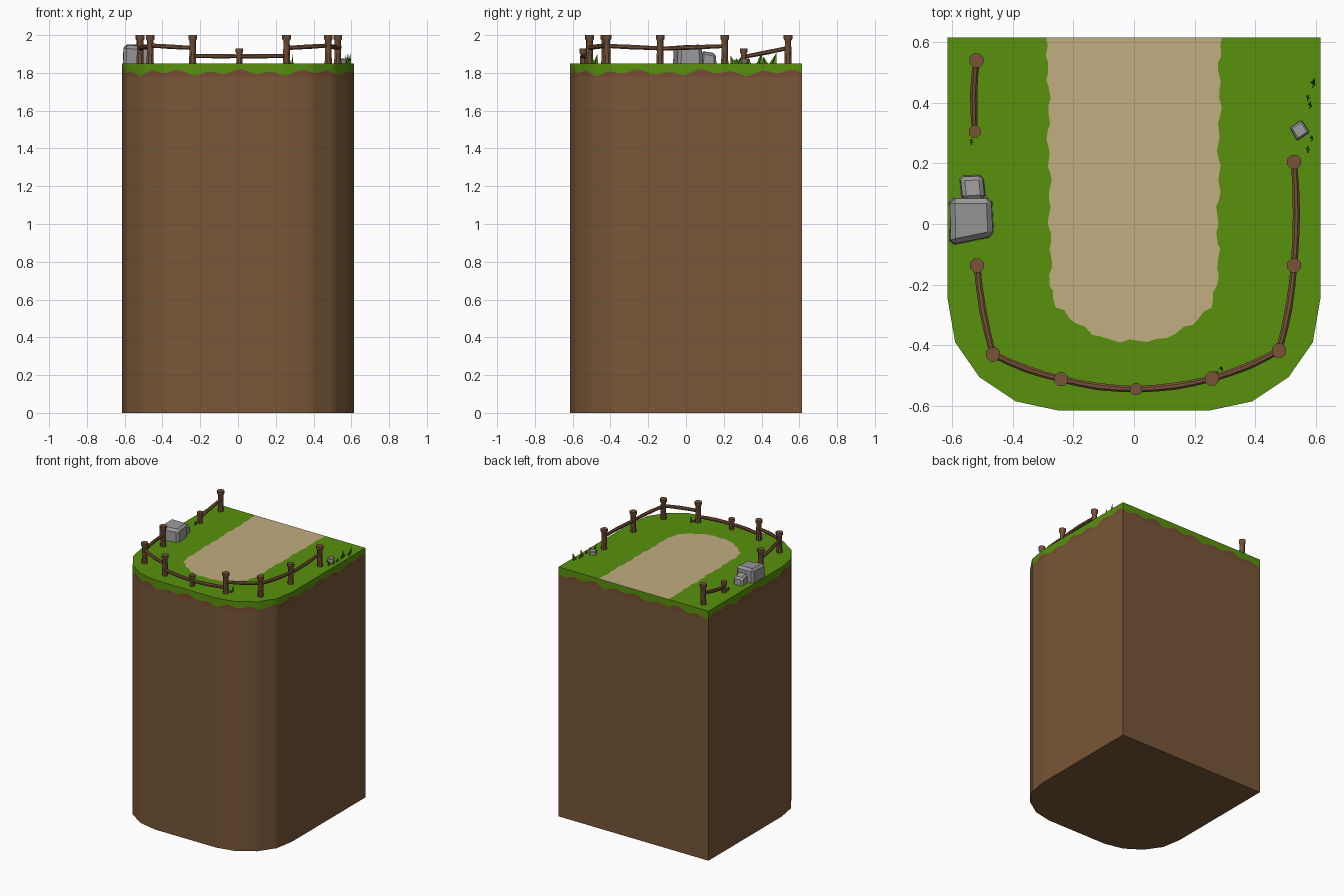
import bpy, bmesh, math
from mathutils import Vector

if "Cube" in bpy.data.objects:
    bpy.data.objects.remove(bpy.data.objects["Cube"])

TOP = 1.85


def material(name, rgb):
    lin = [((c / 255 + 0.055) / 1.055) ** 2.4 if c > 10 else c / 255 / 12.92 for c in rgb]
    m = bpy.data.materials.new(name)
    m.diffuse_color = (*lin, 1)
    m.use_nodes = True
    m.node_tree.nodes["Principled BSDF"].inputs["Base Color"].default_value = m.diffuse_color
    return m


DIRT = material("dirt brown", (120, 87, 56))
GRASS = material("grass green", (88, 145, 12))
SAND = material("sand path", (194, 173, 129))
CLAY = material("red brown soil", (122, 76, 52))
WOOD = material("fence wood", (120, 83, 57))
STONE = material("stone grey", (153, 153, 153))


def finish(name, bm, mats, smooth=None):
    me = bpy.data.meshes.new(name)
    bm.to_mesh(me)
    bm.free()
    ob = bpy.data.objects.new(name, me)
    bpy.context.collection.objects.link(ob)
    for m in mats:
        me.materials.append(m)
    if smooth:
        bpy.ops.object.select_all(action='DESELECT')
        ob.select_set(True)
        bpy.context.view_layer.objects.active = ob
        bpy.ops.object.shade_smooth_by_angle(angle=math.radians(smooth))
    return ob


def resample(pts, step):
    out = []
    for a, b in zip(pts, pts[1:]):
        n = max(1, round((b - a).length / step))
        out += [a.lerp(b, i / n) for i in range(n)]
    return out + [pts[-1]]


# ---- ground block: walls with a ragged grass rim, grass top, sand path
half = [(0.29, 0.615), (0.615, 0.615), (0.615, -0.245), (0.59, -0.39),
        (0.51, -0.505), (0.39, -0.585), (0.25, -0.615)]
right = [Vector(p) for p in half]
left = [Vector((-x, y)) for x, y in reversed(half)]
outline = resample(right + left, 0.03)           # clockwise from the path's right edge
n_open = len(outline)
outline = resample(right + left + [right[0]], 0.03)[:-1]

bm = bmesh.new()
rows = []
for i, p in enumerate(outline):
    wave = 1.802 + 0.011 * math.sin(i * 1.13) + 0.008 * math.sin(i * 0.47 + 1)
    rows.append([bm.verts.new((p.x, p.y, z)) for z in (0, 1.778, wave, TOP)])
for i, a in enumerate(rows):
    b = rows[(i + 1) % len(rows)]
    for k, mat in enumerate((0, 3, 1)):
        bm.faces.new((a[k], a[k + 1], b[k + 1], b[k])).material_index = mat
bm.faces.new([r[0] for r in rows])

# ragged edge of the path, from back left round to back right
edge_half = [(0.285, 0.615), (0.275, -0.2), (0.255, -0.27), (0.215, -0.31),
             (0.14, -0.36), (0.075, -0.385)]
edge = resample([Vector((-x, y)) for x, y in edge_half] +
                [Vector(p) for p in reversed(edge_half)], 0.028)[1:-1]
edge_v = []
for i, p in enumerate(edge):
    s = 1 + 0.018 * math.sin(i * 1.9) + 0.012 * math.sin(i * 0.7)
    edge_v.append(bm.verts.new((p.x * s, p.y - 0.006 * math.sin(i * 2.3), TOP)))
grass = bm.faces.new([r[3] for r in rows[:n_open]] + edge_v)
grass.material_index = 1
back = [r[3] for r in rows[n_open - 1:]] + [rows[0][3]]
sand = bm.faces.new(back + edge_v[::-1])
sand.material_index = 2
bmesh.ops.triangulate(bm, faces=[grass, sand])
bmesh.ops.recalc_face_normals(bm, faces=bm.faces)
finish("ground_block", bm, [DIRT, GRASS, SAND, CLAY], 40)


# ---- fence
def tube(name, pts, radii, sides=8):
    bm = bmesh.new()
    axis = (pts[-1] - pts[0]).normalized()
    u = axis.cross(Vector((0, 1, 0)) if abs(axis.z) > 0.9 else Vector((0, 0, 1))).normalized()
    w = axis.cross(u)
    rings = []
    for p, r in zip(pts, radii):
        angs = [math.tau * (k + 0.5) / sides for k in range(sides)]
        rings.append([bm.verts.new(p + r * (u * math.cos(t) + w * math.sin(t))) for t in angs])
    for a, b in zip(rings, rings[1:]):
        for k in range(sides):
            j = (k + 1) % sides
            bm.faces.new((a[k], a[j], b[j], b[k]))
    bm.faces.new(rings[0])
    bm.faces.new(rings[-1])
    bmesh.ops.recalc_face_normals(bm, faces=bm.faces)
    return finish(name, bm, [WOOD], 40)


# x, y, top height of each post
posts = [(-0.52, 0.54, 2.0), (-0.525, 0.305, 1.93),
         (-0.518, -0.137, 2.0), (-0.465, -0.43, 2.0), (-0.24, -0.512, 2.0),
         (0.007, -0.545, 1.93), (0.257, -0.51, 2.0), (0.478, -0.418, 2.0),
         (0.528, -0.137, 2.0), (0.528, 0.205, 2.0)]
for x, y, top in posts:
    s = 1 if top > 1.95 else 0.86
    zs = (TOP - 0.01, TOP + 0.02, top - 0.03, top - 0.02, top)
    tube("fence_post", [Vector((x, y, z)) for z in zs],
         [r * s for r in (0.021, 0.02, 0.018, 0.025, 0.025)])

# post a, post b, rail height at each
rails = [(0, 1, 1.932, 1.885), (2, 3, 1.93, 1.943), (3, 4, 1.945, 1.932), (4, 5, 1.89, 1.888),
         (5, 6, 1.888, 1.89), (6, 7, 1.932, 1.945), (7, 8, 1.943, 1.93), (8, 9, 1.928, 1.942)]
for a, b, za, zb in rails:
    pa, pb = Vector((*posts[a][:2], za)), Vector((*posts[b][:2], zb))
    out = Vector((pa.x + pb.x, pa.y + pb.y, 0)).normalized()
    pts = [pa.lerp(pb, t / 4) + out * 0.008 * math.sin(math.pi * t / 4) for t in range(5)]
    tube("fence_rail", pts, (0.012, 0.012, 0.013, 0.012, 0.011))


# ---- rocks: chamfered blocks from a four-corner plan
def rock(name, plan, heights, taper, bevel):
    bm = bmesh.new()
    c = sum((Vector(p) for p in plan), Vector((0, 0))) / 4
    low = [bm.verts.new((*p, TOP - 0.005)) for p in plan]
    high = [bm.verts.new((*(c + (Vector(p) - c) * taper), TOP + h)) for p, h in zip(plan, heights)]
    for k in range(4):
        j = (k + 1) % 4
        bm.faces.new((low[k], low[j], high[j], high[k]))
    bm.faces.new(low)
    bm.faces.new(high)
    bmesh.ops.recalc_face_normals(bm, faces=bm.faces)
    edges = [e for e in bm.edges if any(v.co.z > TOP for v in e.verts)]
    bmesh.ops.bevel(bm, geom=edges, offset=bevel, segments=1, affect='EDGES')
    finish(name, bm, [STONE])


rock("large_rock", [(-0.608, -0.072), (-0.462, -0.042), (-0.468, 0.088), (-0.61, 0.088)],
     (0.095, 0.09, 0.1, 0.1), 0.95, 0.016)
rock("medium_rock", [(-0.568, 0.075), (-0.488, 0.08), (-0.497, 0.162), (-0.577, 0.16)],
     (0.066, 0.064, 0.05, 0.055), 0.88, 0.012)
rock("small_rock", [(0.513, 0.318), (0.538, 0.274), (0.58, 0.302), (0.553, 0.344)],
     (0.024, 0.026, 0.028, 0.025), 0.92, 0.005)

# ---- grass tufts: upright pointed blades: x, y, width, height, lean
bm = bmesh.new()
for x, y, w, h, lean in [(0.575, 0.25, 0.03, 0.045, -0.015), (0.585, 0.28, 0.03, 0.035, 0.01),
                         (0.58, 0.39, 0.035, 0.06, 0.01), (0.575, 0.42, 0.03, 0.04, -0.01),
                         (0.59, 0.46, 0.04, 0.06, 0.02), (0.585, 0.33, 0.03, 0.03, 0.0),
                         (0.275, -0.49, 0.03, 0.035, -0.01), (0.287, -0.48, 0.03, 0.05, 0.01),
                         (-0.535, 0.275, 0.03, 0.03, -0.01), (-0.53, 0.26, 0.03, 0.025, 0.0)]:
    for dx, dy in ((0.1, 1), (0.4, -0.3)):
        side = Vector((dx, dy, 0)) * w / 2
        base = Vector((x, y, TOP - 0.002))
        bm.faces.new([bm.verts.new(v) for v in
                      (base - side, base + side, base + Vector((lean * 0.3, lean, h)))])
finish("grass_tufts", bm, [GRASS])
